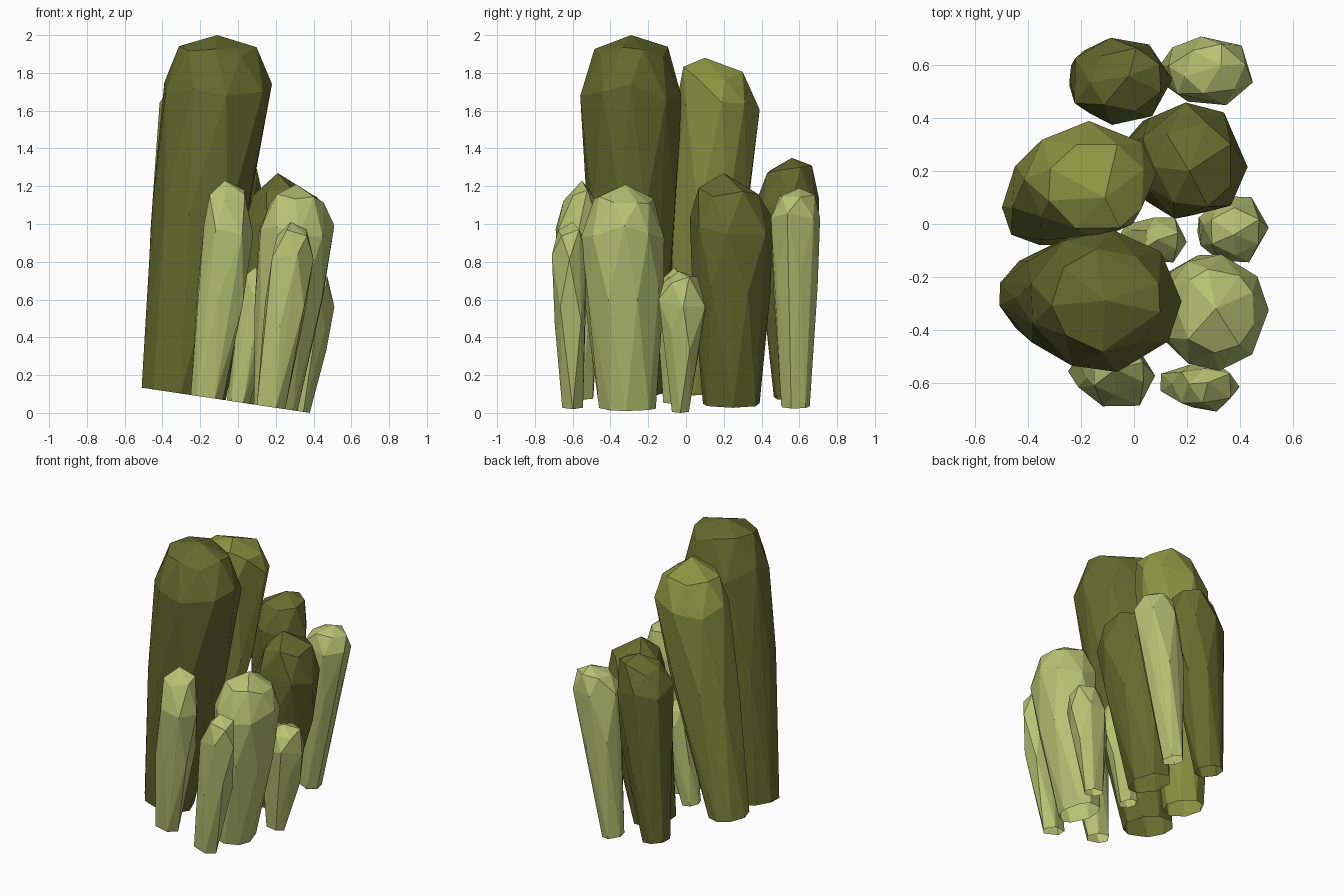
import bpy, bmesh, math, random

if "Cube" in bpy.data.objects:
    bpy.data.objects.remove(bpy.data.objects["Cube"])


def material(name, rgb):
    m = bpy.data.materials.new(name)
    m.diffuse_color = (*rgb, 1)
    m.use_nodes = True
    m.node_tree.nodes["Principled BSDF"].inputs["Base Color"].default_value = m.diffuse_color
    return m


DARK = material("dark olive", (0.13, 0.15, 0.027))
OLIVE = material("olive green", (0.26, 0.30, 0.055))
PALE = material("pale green", (0.47, 0.54, 0.17))


def column(name, mat, sides, twist, foot, shoulder, apex, seed):
    """Faceted club-shaped stem: hull of staggered rings leaning from foot to apex."""
    rng = random.Random(seed)
    bx, by, brx, bry = foot
    sx, sy, sz, srx, sry = shoulder
    ax, ay, az = apex
    bm = bmesh.new()

    def ring(cx, cy, z, rx, ry, turn, jitter):
        pts = []
        for i in range(sides):
            a = 2 * math.pi * (i + turn + twist) / sides + rng.uniform(-.12, .12)
            pts.append((math.cos(a), math.sin(a)))
        x0, x1 = min(p[0] for p in pts), max(p[0] for p in pts)
        y0, y1 = min(p[1] for p in pts), max(p[1] for p in pts)
        for px, py in pts:  # stretch the ring to its exact width and depth
            x = cx + rx * (2 * (px - x0) / (x1 - x0) - 1)
            y = cy + ry * (2 * (py - y0) / (y1 - y0) - 1)
            # the foot is cut on one slanted plane, shared by all stems
            zz = 0.057 - 0.15 * x if z is None else z + rng.uniform(-jitter, jitter)
            bm.verts.new((x, y, max(zz, 0)))

    # slanted foot
    ring(bx, by, None, brx, bry, 0, 0)
    # slightly bulging body
    t = 0.62
    ring(bx + (sx - bx) * t, by + (sy - by) * t, 0.06 + (sz - 0.06) * t,
         (brx + (srx - brx) * t) * 1.07, (bry + (sry - bry) * t) * 1.07, 0.5, 0.06)
    # shoulder
    h = az - sz
    ring(sx, sy, sz, srx, sry, 0, h * .18)
    # rounded head
    ring(sx + (ax - sx) * .4, sy + (ay - sy) * .4, sz + h * .7,
         srx * .72, sry * .72, 0.5, h * .13)
    bm.verts.new((ax, ay, az))

    bmesh.ops.convex_hull(bm, input=bm.verts[:])
    bmesh.ops.delete(bm, geom=[v for v in bm.verts if not v.link_faces], context='VERTS')
    # merge nearly flat triangles into larger facets
    bmesh.ops.dissolve_limit(bm, angle_limit=math.radians(4),
                             verts=bm.verts[:], edges=bm.edges[:])
    bmesh.ops.recalc_face_normals(bm, faces=bm.faces[:])
    # the foot is left open
    under = [f for f in bm.faces if f.normal.z < -0.9]
    bmesh.ops.delete(bm, geom=under, context='FACES')
    me = bpy.data.meshes.new(name)
    bm.to_mesh(me)
    bm.free()
    me.materials.append(mat)
    bpy.context.collection.objects.link(bpy.data.objects.new(name, me))


# name, colour, sides, twist, foot (x y rx ry), shoulder (x y z rx ry), apex (x y z)
stems = [
    ("tall_front_stem", DARK, 9, 0, (-.345, -.27, .165, .15), (-.105, -.29, 1.7, .285, .27), (-.11, -.29, 2.0)),
    ("tall_back_stem", OLIVE, 8, 0, (-.37, .05, .13, .13), (-.165, .17, 1.6, .25, .22), (-.11, .10, 1.88)),
    ("middle_right_stem", DARK, 7, 0, (.075, .24, .125, .15), (.23, .24, .98, .2, .22), (.21, .2, 1.27)),
    ("middle_back_stem", DARK, 7, 0, (-.155, .555, .09, .09), (-.04, .54, 1.12, .185, .165), (-.02, .56, 1.35)),
    ("back_pale_stem", PALE, 6, .75, (.16, .58, .065, .075), (.29, .58, 1.05, .16, .13), (.33, .60, 1.19)),
    ("wide_pale_stem", PALE, 9, 0, (.2, -.31, .115, .15), (.31, -.335, .95, .2, .22), (.31, -.32, 1.21)),
    ("front_left_pale_stem", PALE, 6, 0, (-.165, -.55, .085, .06), (-.05, -.57, .98, .13, .12), (-.07, -.55, 1.23)),
    ("front_right_pale_stem", PALE, 5, 0, (.175, -.6, .075, .055), (.29, -.62, .8, .11, .09), (.28, -.6, 1.01)),
    ("short_right_stem", PALE, 6, 0, (.31, -.03, .07, .045), (.385, -.02, .58, .125, .125), (.38, -.04, .75)),
    ("short_inner_stem", PALE, 6, 0, (0, -.06, .06, .06), (.115, -.06, .6, .085, .085), (.09, -.06, .77)),
]
for i, s in enumerate(stems):
    column(*s, seed=i + 3)
